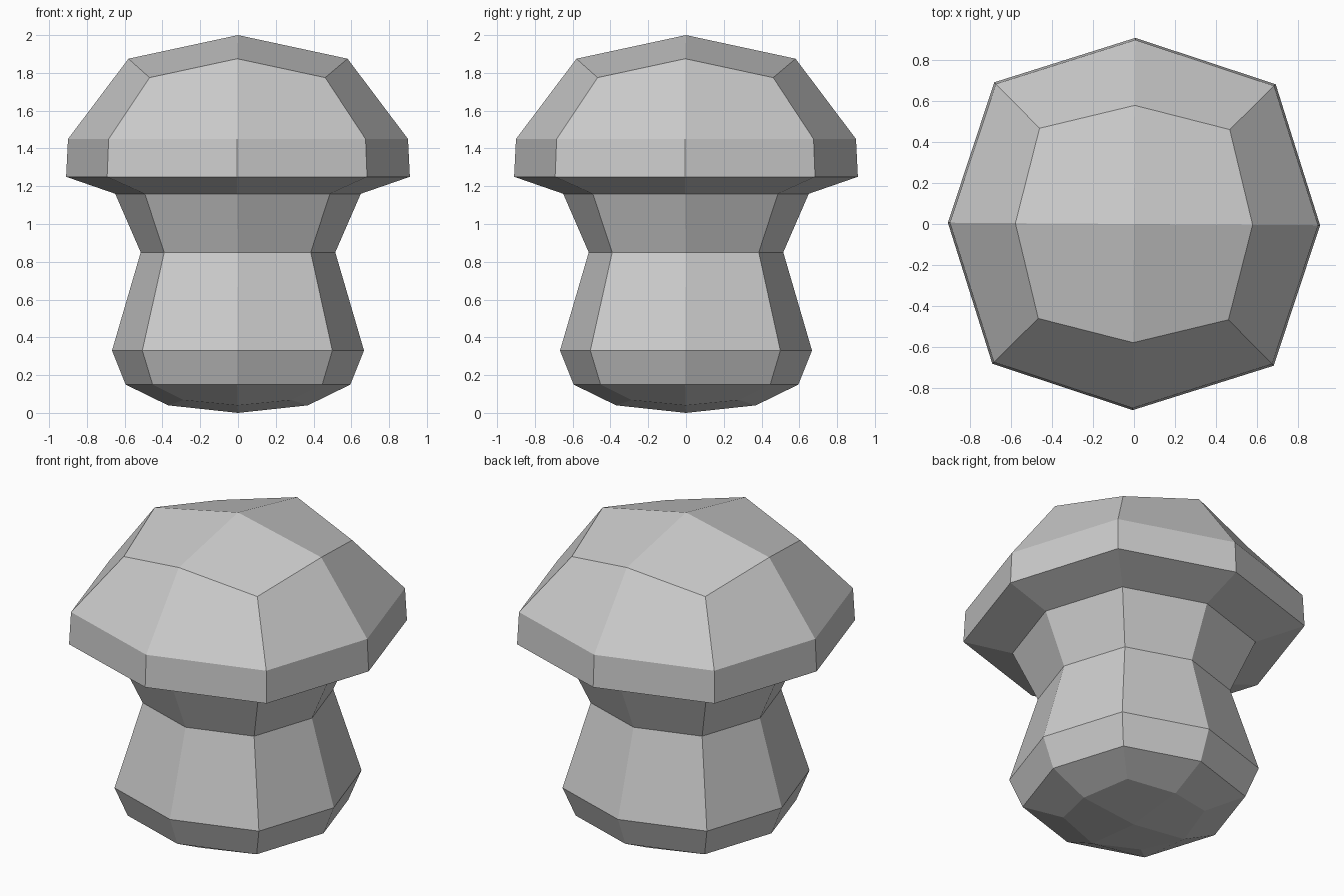
import bpy, bmesh
from math import pi, cos, sin, radians, sqrt

if "Cube" in bpy.data.objects:
    bpy.data.objects.remove(bpy.data.objects["Cube"])

# Rings from top to bottom: (mid radius, mid z, corner half-width, corner z)
RINGS = [
    (0.58, 1.875, 0.465, 1.775),   # cap crown
    (0.90, 1.45, 0.68, 1.45),      # cap rim, top
    (0.91, 1.25, 0.688, 1.25),     # cap rim, bottom
    (0.65, 1.16, 0.49, 1.16),      # under the cap
    (0.515, 0.85, 0.388, 0.85),    # waist of the stem
    (0.667, 0.33, 0.503, 0.33),    # widest part of the stem
    (0.595, 0.15, 0.449, 0.15),    # lower edge of the stem
    (0.37, 0.04, 0.285, 0.068),    # foot
]
TWIST = radians(-0.4)

bm = bmesh.new()


def ring(mid_r, mid_z, corner, corner_z):
    """Eight points: side midpoints at even indices, corners at odd ones."""
    verts = []
    for i in range(8):
        r, z = (corner * sqrt(2), corner_z) if i % 2 else (mid_r, mid_z)
        a = i * pi / 4 + TWIST
        verts.append(bm.verts.new((r * cos(a), r * sin(a), z)))
    return verts


def fan(centre, verts):
    """Close an end with four quads meeting at the centre."""
    for i in range(0, 8, 2):
        bm.faces.new((centre, verts[i], verts[i + 1], verts[(i + 2) % 8]))


# Side walls: each quad starts at the upper corner point
rings = [ring(*p) for p in RINGS]
for up, low in zip(rings, rings[1:]):
    for i in range(1, 8, 2):
        for j in (i - 1, (i + 1) % 8):
            bm.faces.new((up[i], up[j], low[j], low[i]))

# Crown and foot ends
fan(bm.verts.new((0, 0, 2.0)), rings[0])
fan(bm.verts.new((0, 0, 0.0)), rings[-1])
bmesh.ops.recalc_face_normals(bm, faces=bm.faces[:])

mesh = bpy.data.meshes.new("mushroom")
bm.to_mesh(mesh)
bm.free()
bpy.context.collection.objects.link(bpy.data.objects.new("mushroom", mesh))
